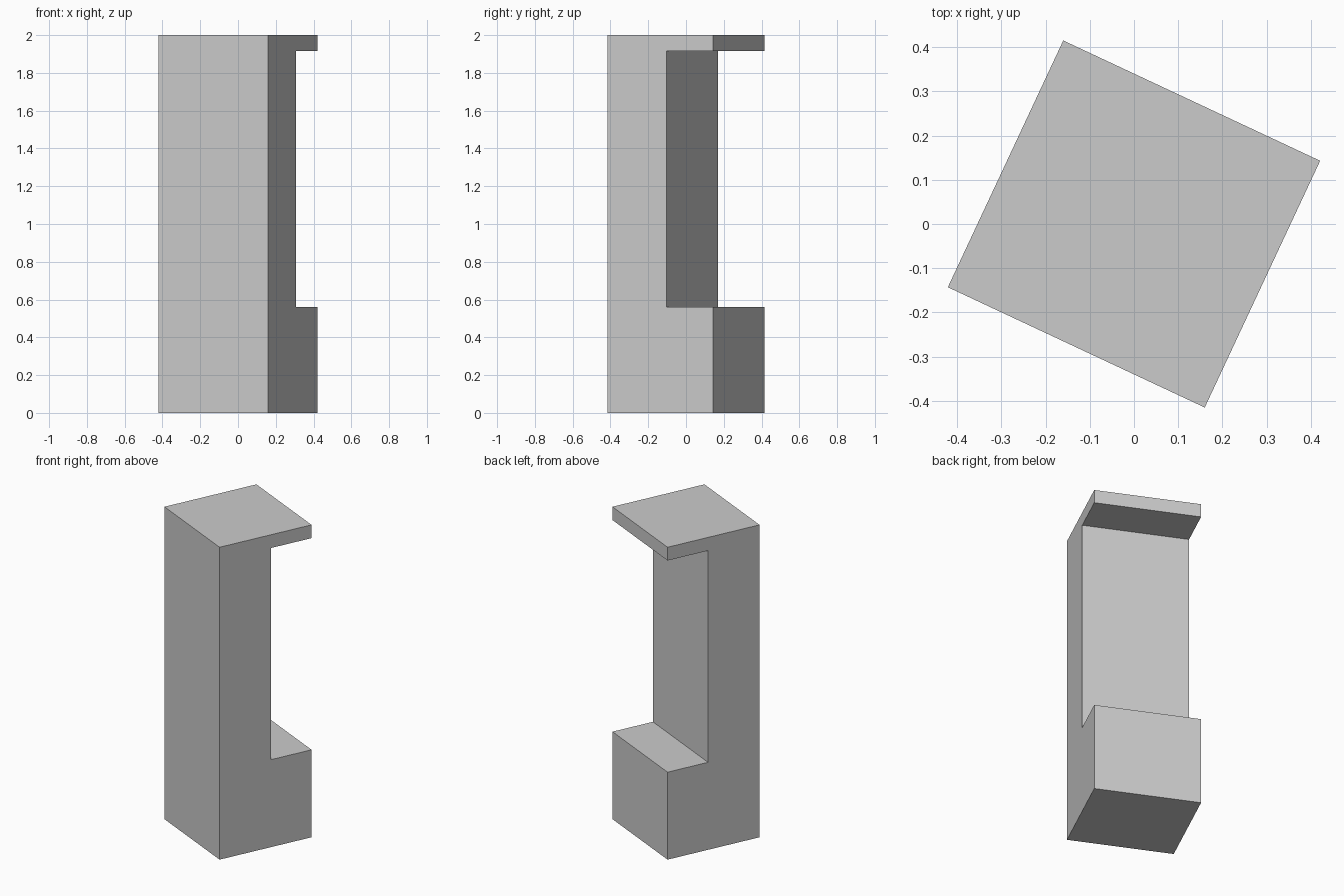
import bpy
import bmesh
from mathutils import Vector

# Remove the default cube
default = bpy.data.objects.get("Cube")
if default:
    bpy.data.objects.remove(default, do_unlink=True)

# Plain grey material
grey = bpy.data.materials.new("plain grey")
grey.use_nodes = True
colour = (0.6, 0.6, 0.6, 1)
grey.diffuse_color = colour
grey.node_tree.nodes["Principled BSDF"].inputs["Base Color"].default_value = colour

# Turned footprint: a start corner, its width direction and its depth direction
corner = Vector((-0.421, -0.143, 0))
width = Vector((0.581, -0.272, 0))
depth = Vector((0.261, 0.558, 0))

# Side profile (fraction of depth, height): base block, tall wall, thin roof
wall, ledge, eave, top = 0.56, 0.56, 1.915, 2.0
profile = [(0, 0), (1, 0), (1, ledge), (wall, ledge),
           (wall, eave), (1, eave), (1, top), (0, top)]

# Extrude the profile across the width
bm = bmesh.new()
side = bm.faces.new([bm.verts.new(corner + depth * d + Vector((0, 0, z)))
                     for d, z in profile])
extruded = bmesh.ops.extrude_face_region(bm, geom=[side], use_keep_orig=True)
moved = [v for v in extruded["geom"] if isinstance(v, bmesh.types.BMVert)]
bmesh.ops.translate(bm, verts=moved, vec=width)
bmesh.ops.recalc_face_normals(bm, faces=bm.faces)

mesh = bpy.data.meshes.new("notched_tower")
bm.to_mesh(mesh)
bm.free()
mesh.materials.append(grey)
tower = bpy.data.objects.new("notched_tower", mesh)
bpy.context.collection.objects.link(tower)
